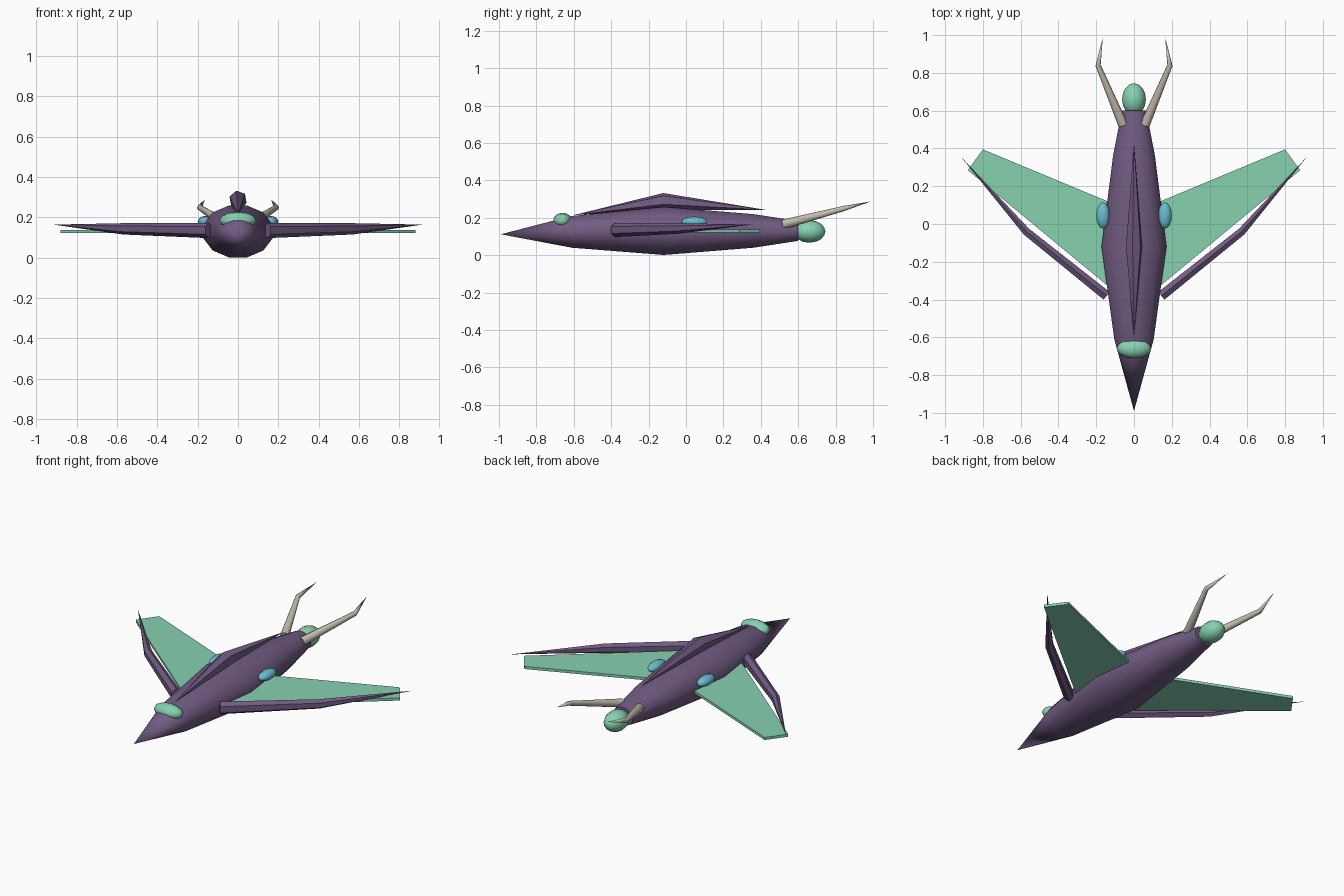
import bpy
import bmesh
from math import cos, sin, pi, radians
from mathutils import Vector

cube = bpy.data.objects.get("Cube")
if cube:
    bpy.data.objects.remove(cube)


def material(name, colour):
    mat = bpy.data.materials.new(name)
    mat.use_nodes = True
    mat.diffuse_color = (*colour, 1)
    bsdf = mat.node_tree.nodes["Principled BSDF"]
    bsdf.inputs["Base Color"].default_value = (*colour, 1)
    return mat


PURPLE = material("dusky purple", (0.165, 0.105, 0.225))
GREEN = material("mint green", (0.24, 0.64, 0.43))
BLUE = material("sky blue", (0.14, 0.50, 0.62))
BONE = material("bone", (0.56, 0.51, 0.43))


def finish(name, bm, mat, angle=40):
    bmesh.ops.recalc_face_normals(bm, faces=bm.faces)
    mesh = bpy.data.meshes.new(name)
    bm.to_mesh(mesh)
    bm.free()
    mesh.materials.append(mat)
    obj = bpy.data.objects.new(name, mesh)
    bpy.context.collection.objects.link(obj)
    bpy.ops.object.select_all(action="DESELECT")
    obj.select_set(True)
    bpy.context.view_layer.objects.active = obj
    bpy.ops.object.shade_smooth_by_angle(angle=radians(angle))
    return obj


def tube(name, path, radii, sides, mat, phase=0.0, angle=40):
    """Tapered tube along a path; each radius is (across, upward), zero gives a point."""
    bm = bmesh.new()
    pts = [Vector(p) for p in path]
    rings = []
    for i, (p, (ra, rb)) in enumerate(zip(pts, radii)):
        if ra == 0:
            rings.append([bm.verts.new(p)])
            continue
        along = (pts[min(i + 1, len(pts) - 1)] - pts[max(i - 1, 0)]).normalized()
        across = along.cross(Vector((0, 0, 1))).normalized()
        up = across.cross(along)
        turns = [2 * pi * k / sides + phase for k in range(sides)]
        rings.append([bm.verts.new(p + across * ra * cos(t) + up * rb * sin(t)) for t in turns])
    for a, b in zip(rings, rings[1:]):
        for k in range(sides):
            n = (k + 1) % sides
            corners = [a[k % len(a)], a[n % len(a)], b[n % len(b)], b[k % len(b)]]
            bm.faces.new(list(dict.fromkeys(corners)))
    for ring in (rings[0], rings[-1]):
        if len(ring) > 1:
            bm.faces.new(ring)
    return finish(name, bm, mat, angle)


def ellipsoid(name, centre, radii, mat, segments=12, rings=8):
    """Rounded body whose poles lie along y."""
    bm = bmesh.new()
    bmesh.ops.create_uvsphere(bm, u_segments=segments, v_segments=rings, radius=1)
    for v in bm.verts:
        x, y, z = v.co
        v.co = Vector(centre) + Vector((x * radii[0], z * radii[1], -y * radii[2]))
    return finish(name, bm, mat, 60)


def slab(name, outline, low, high, mat):
    """Flat plate with a plan outline."""
    bm = bmesh.new()
    face = bm.faces.new([bm.verts.new((x, y, low)) for x, y in outline])
    ext = bmesh.ops.extrude_face_region(bm, geom=[face])
    for v in ext["geom"]:
        if isinstance(v, bmesh.types.BMVert):
            v.co.z = high
    return finish(name, bm, mat, 20)


# Body, dorsal spine, canopy and tail bulb
tube("fuselage",
     [(0, -0.99, 0.112), (0, -0.61, 0.125), (0, -0.12, 0.13), (0, 0.36, 0.13), (0, 0.6, 0.13)],
     [(0, 0), (0.108, 0.088), (0.178, 0.133), (0.115, 0.093), (0.067, 0.055)],
     12, PURPLE, phase=pi / 12)
tube("dorsal_spine", [(0, -0.6, 0.215), (0, -0.12, 0.288), (0, 0.43, 0.242)],
     [(0, 0), (0.045, 0.045), (0, 0)], 6, PURPLE, phase=radians(100))
ellipsoid("canopy", (0, -0.66, 0.185), (0.092, 0.05, 0.042), GREEN)
ellipsoid("tail_bulb", (0, 0.66, 0.127), (0.063, 0.085, 0.06), GREEN)

# Paired wings, pods and tail prongs
for side, label in ((1, "left"), (-1, "right")):
    tube(f"{label}_wing_spar",
         [(0.145 * side, -0.38, 0.135), (0.57 * side, -0.04, 0.143), (0.915 * side, 0.355, 0.164)],
         [(0.03, 0.038), (0.024, 0.028), (0, 0)], 6, PURPLE, phase=pi / 6)
    outline = [(0.1, -0.36), (0.88, 0.285), (0.8, 0.395), (0.08, 0.095)]
    slab(f"{label}_wing_membrane", [(x * side, y) for x, y in outline], 0.122, 0.138, GREEN)
    ellipsoid(f"{label}_side_pod", (0.164 * side, 0.045, 0.178), (0.036, 0.07, 0.029), BLUE)
    tube(f"{label}_tail_prong",
         [(0.058 * side, 0.525, 0.166), (0.19 * side, 0.84, 0.249), (0.165 * side, 0.99, 0.288)],
         [(0.026, 0.026), (0.014, 0.014), (0, 0)], 8, BONE, angle=50)
